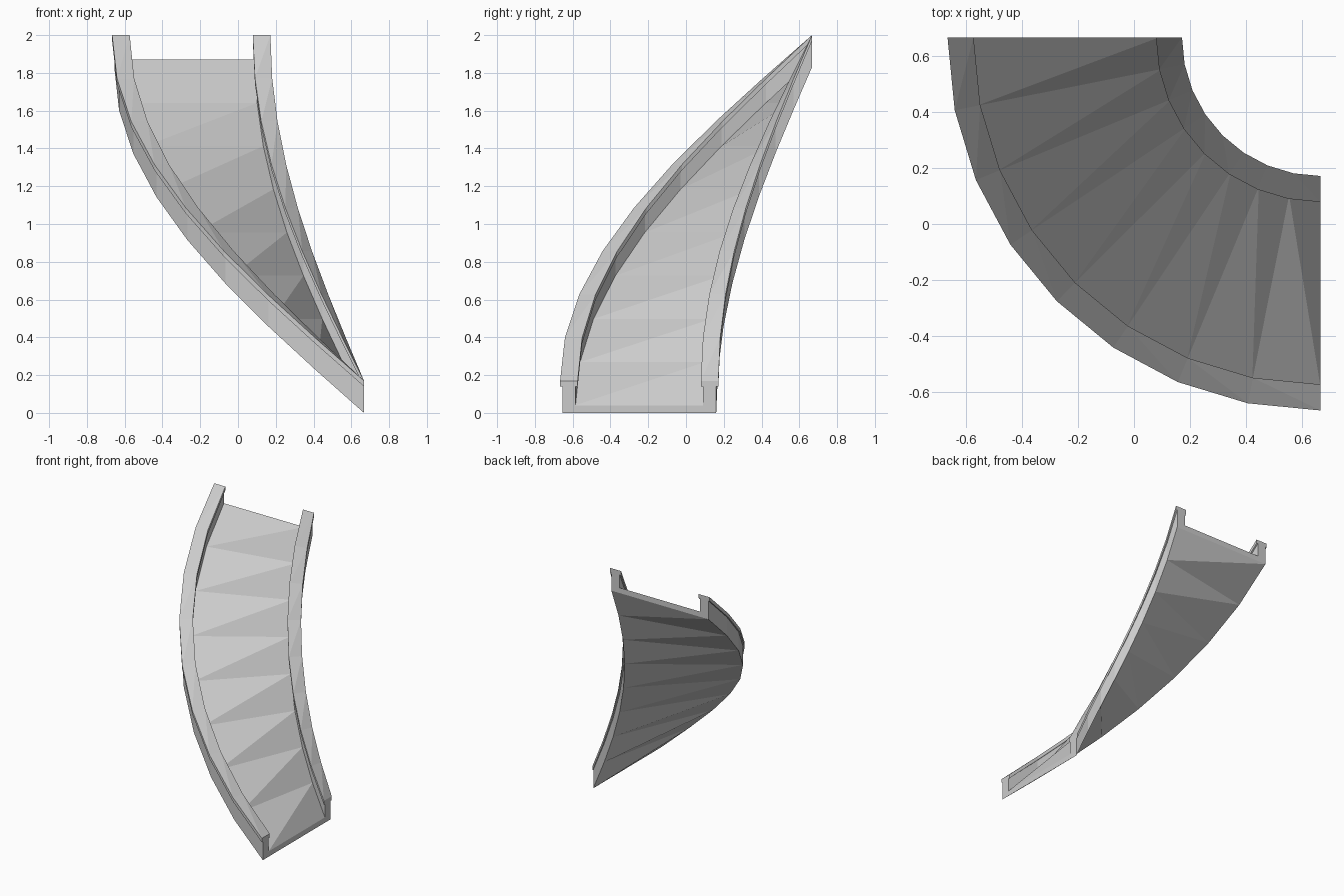
import bpy, bmesh, math

if "Cube" in bpy.data.objects:
    bpy.data.objects.remove(bpy.data.objects["Cube"])

SEGMENTS = 8            # low-poly quarter turn
CENTRE = 0.667          # turning centre at x = y = 0.667
RISE = 1.83             # climb over the quarter turn

# U-shaped cross-section (radius, height): floor, two side walls, wider rail caps
R_IN, R_OUT = 0.507, 1.322
WALL, LIP = 0.07, 0.0115
FLOOR, CAP, TOP = 0.04, 0.14, 0.17


def side(r_out, r_in):
    """Half profile from the outer foot up over the rail and down to the floor."""
    s = 1 if r_out > r_in else -1
    return [(r_out, 0), (r_out, CAP), (r_out + s * LIP, CAP), (r_out + s * LIP, TOP),
            (r_in - s * LIP, TOP), (r_in - s * LIP, CAP), (r_in, CAP), (r_in, FLOOR)]


profile = side(R_OUT, R_OUT - WALL)[::-1] + side(R_IN, R_IN + WALL)

# Sweep the section along the rising quarter circle
bm = bmesh.new()
rings = []
for i in range(SEGMENTS + 1):
    t = i / SEGMENTS
    a = t * math.pi / 2
    rings.append([bm.verts.new((CENTRE - r * math.sin(a), CENTRE - r * math.cos(a), z + RISE * t))
                  for r, z in profile])

n = len(profile)
for lo, hi in zip(rings, rings[1:]):
    for j in range(n):
        k = (j + 1) % n
        # twisted quads are split along the same diagonal throughout
        bm.faces.new((lo[j], lo[k], hi[j]))
        bm.faces.new((lo[k], hi[k], hi[j]))

# Close both open ends
bm.faces.new(rings[0])
bm.faces.new(rings[-1][::-1])
bmesh.ops.recalc_face_normals(bm, faces=bm.faces)

mesh = bpy.data.meshes.new("curved_ramp_channel")
bm.to_mesh(mesh)
bm.free()
ramp = bpy.data.objects.new("curved_ramp_channel", mesh)
bpy.context.collection.objects.link(ramp)
